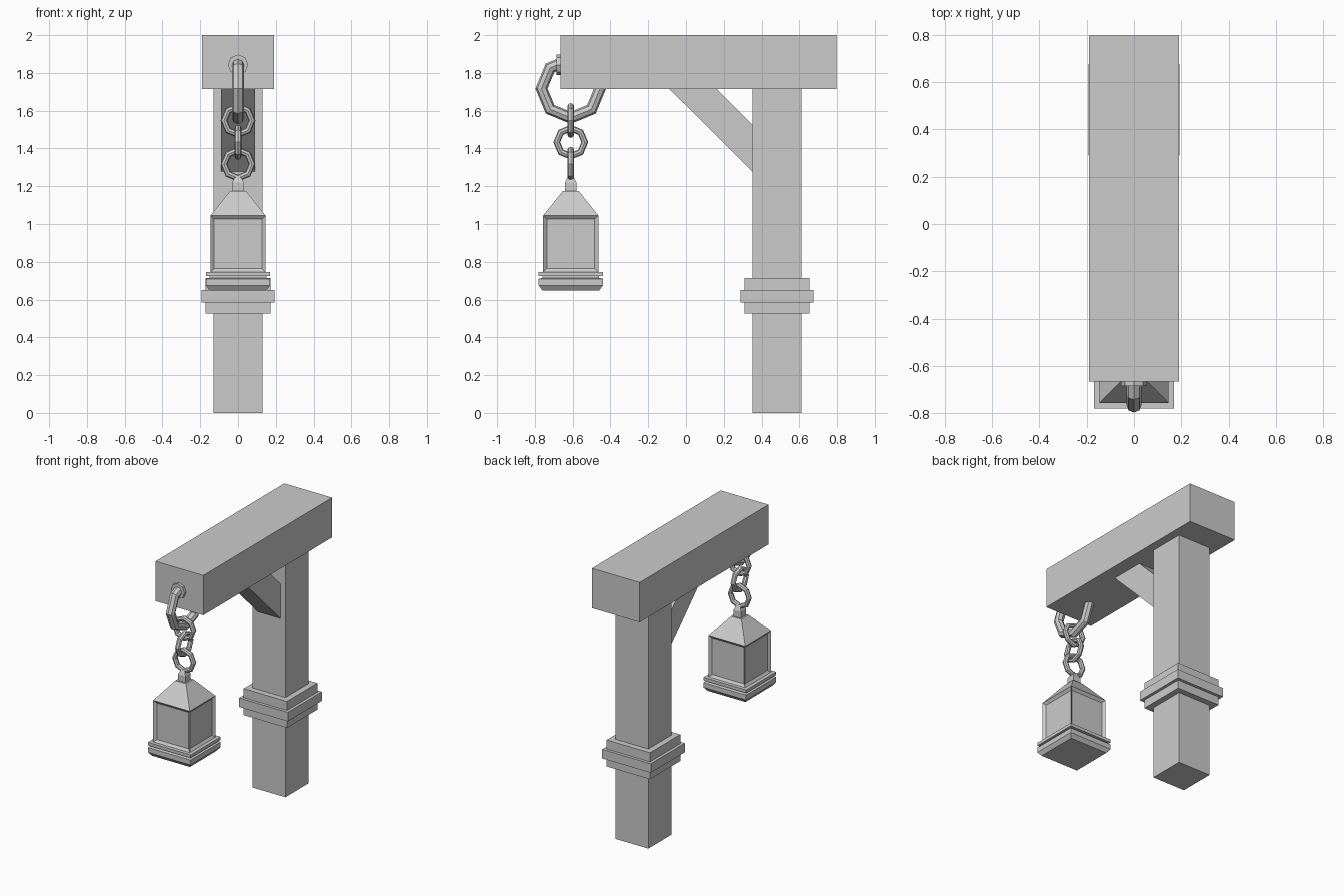
import bpy, bmesh, math
from mathutils import Matrix, Vector

if "Cube" in bpy.data.objects:
    bpy.data.objects.remove(bpy.data.objects["Cube"])

LY = -0.61   # lantern and chain axis
PY = 0.4825  # post axis


def finish(name, bm):
    bmesh.ops.recalc_face_normals(bm, faces=bm.faces)
    me = bpy.data.meshes.new(name)
    bm.to_mesh(me)
    bm.free()
    ob = bpy.data.objects.new(name, me)
    bpy.context.collection.objects.link(ob)
    return ob


def stack(name, y, levels):
    """Square-section solid centred on (0, y); levels are (half width, z)."""
    bm = bmesh.new()
    loops = [[bm.verts.new((sx * h, y + sy * h, z))
              for sx, sy in ((-1, -1), (1, -1), (1, 1), (-1, 1))] for h, z in levels]
    bm.faces.new(loops[0][::-1])
    bm.faces.new(loops[-1])
    for a, b in zip(loops, loops[1:]):
        for i in range(4):
            j = (i + 1) % 4
            bm.faces.new((a[i], a[j], b[j], b[i]))
    return finish(name, bm)


def side_prism(name, half_x, profile):
    """Extrude a (y, z) profile across x."""
    bm = bmesh.new()
    f = bm.faces.new([bm.verts.new((-half_x, y, z)) for y, z in profile])
    ext = bmesh.ops.extrude_face_region(bm, geom=[f])['geom']
    bmesh.ops.translate(bm, vec=(2 * half_x, 0, 0),
                        verts=[v for v in ext if isinstance(v, bmesh.types.BMVert)])
    return finish(name, bm)


def ring(name, z, major, minor, facing_front):
    """Eight-sided chain link in the xz or yz plane."""
    rot = (math.pi / 2, 0, 0) if facing_front else (0, math.pi / 2, 0)
    bpy.ops.mesh.primitive_torus_add(location=(0, LY, z), rotation=rot,
                                     major_segments=8, minor_segments=8,
                                     major_radius=major, minor_radius=minor)
    bpy.context.object.name = name


# Timber frame
stack("post", PY, [(0.13, 0), (0.13, 1.72)])
side_prism("beam", 0.19, [(-0.665, 1.715), (0.797, 1.715), (0.797, 2), (-0.665, 2)])
side_prism("brace", 0.09, [(-0.09, 1.717), (0.16, 1.717), (0.352, 1.525), (0.352, 1.277)])

# Stepped collar round the post
stack("post_collar", PY, [(0.172, 0.525), (0.172, 0.585), (0.193, 0.585),
                          (0.193, 0.65), (0.172, 0.65), (0.172, 0.715)])

# Big ring through the beam end, with its washer
ring("beam_ring", 1.717, 0.155, 0.032, False)
bm = bmesh.new()
bmesh.ops.create_cone(bm, cap_ends=True, segments=8, radius1=0.054, radius2=0.054, depth=0.04,
                      matrix=Matrix.Translation((0, LY - 0.055, 1.843)) @ Matrix.Rotation(math.pi / 2, 4, 'X'))
finish("ring_washer", bm)

# Chain links, alternating direction
for i, z in enumerate((1.548, 1.433, 1.317)):
    ring(f"chain_link_{i + 1}", z, 0.074, 0.018, i % 2 == 0)

# Lantern cap, roof and base
stack("lantern_cap", LY, [(0.03, 1.165), (0.03, 1.22), (0.016, 1.25)])
stack("lantern_roof", LY, [(0.146, 1.045), (0.042, 1.175)])
stack("lantern_base", LY, [(0.15, 0.648), (0.17, 0.675), (0.17, 0.71), (0.15, 0.715),
                           (0.15, 0.725), (0.17, 0.725), (0.17, 0.747)])

# Lantern body with a recessed pane on each side
body = stack("lantern_body", LY, [(0.146, 0.745), (0.146, 1.045)])
bm = bmesh.new()
bm.from_mesh(body.data)
sides = [f for f in bm.faces if abs(f.normal.z) < 0.5]
bmesh.ops.inset_individual(bm, faces=sides, thickness=0.027, depth=-0.015)
bm.to_mesh(body.data)
bm.free()
